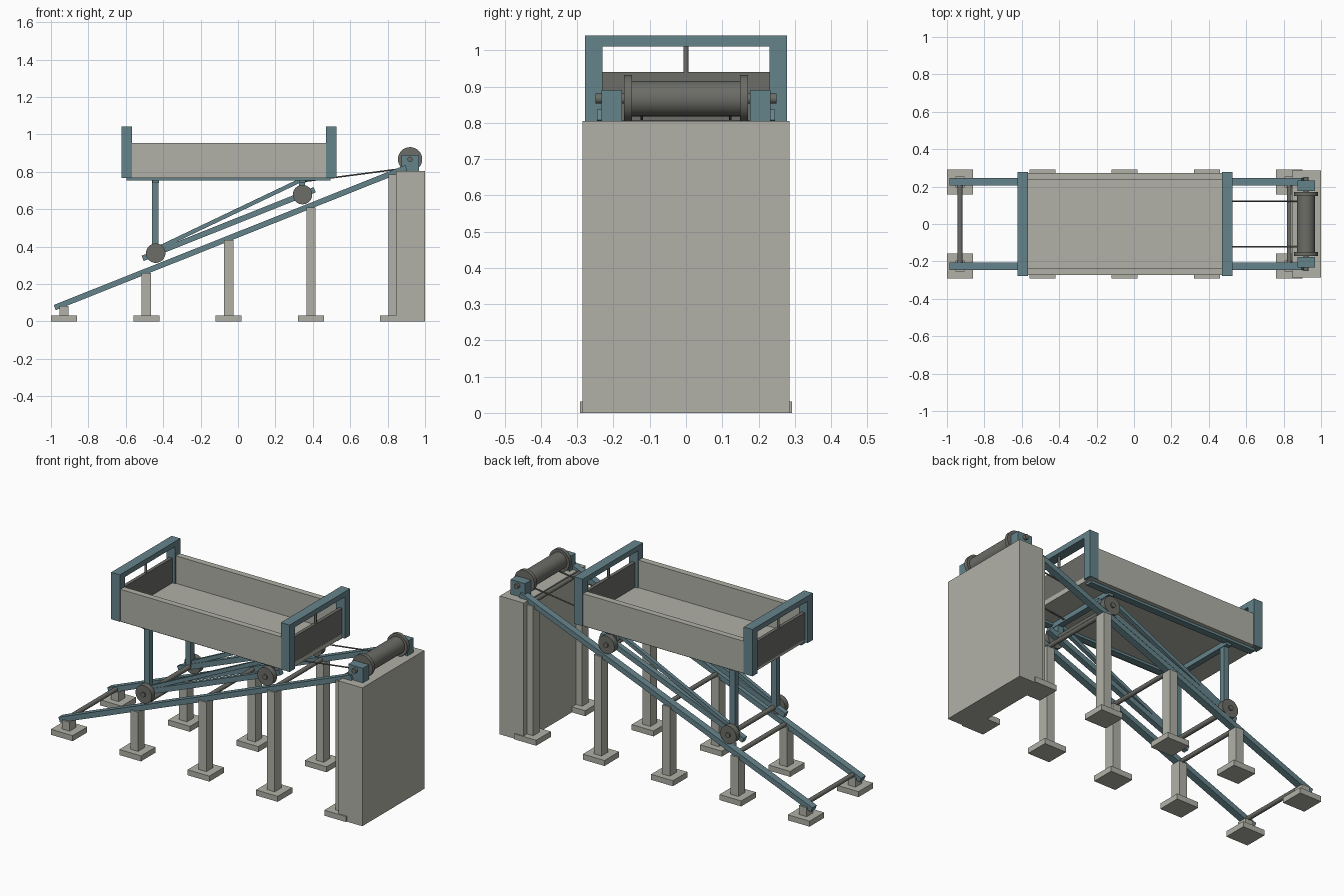
import bpy, math
from mathutils import Vector

if "Cube" in bpy.data.objects:
    bpy.data.objects.remove(bpy.data.objects["Cube"])


def material(name, rgb):
    m = bpy.data.materials.new(name)
    m.diffuse_color = (*rgb, 1)
    m.use_nodes = True
    m.node_tree.nodes["Principled BSDF"].inputs["Base Color"].default_value = m.diffuse_color
    return m


TEAL = material("painted_steel", (0.13, 0.23, 0.26))
DARK = material("dark_steel", (0.15, 0.15, 0.135))
STONE = material("concrete", (0.44, 0.44, 0.39))


def finish(name, mat):
    o = bpy.context.object
    o.name = name
    o.data.materials.append(mat)
    return o


def box(name, x, y, z, mat):
    """Box from (min, max) pairs."""
    c = [(a + b) / 2 for a, b in (x, y, z)]
    bpy.ops.mesh.primitive_cube_add(size=1, location=c)
    o = finish(name, mat)
    o.scale = [b - a for a, b in (x, y, z)]
    return o


def beam(name, p, q, y, wy, h, mat):
    """Rectangular bar between two (x, z) points in the plane y."""
    dx, dz = q[0] - p[0], q[1] - p[1]
    bpy.ops.mesh.primitive_cube_add(size=1, location=((p[0] + q[0]) / 2, y, (p[1] + q[1]) / 2))
    o = finish(name, mat)
    o.scale = (math.hypot(dx, dz), wy, h)
    o.rotation_euler = (0, -math.atan2(dz, dx), 0)
    return o


def rod(name, p, q, r, mat, n=24):
    """Cylinder between two points."""
    p, q = Vector(p), Vector(q)
    d = q - p
    bpy.ops.mesh.primitive_cylinder_add(vertices=n, radius=r, depth=d.length, location=(p + q) / 2)
    o = finish(name, mat)
    o.rotation_euler = d.to_track_quat('Z', 'Y').to_euler()
    bpy.ops.object.shade_smooth_by_angle(angle=math.radians(35))
    return o


def span(c, h):
    return (c - h, c + h)


SLOPE = 0.398
RY = 0.225                       # rail offset from the centre line


def rail_z(x):                   # rail centre height
    return 0.072 + SLOPE * (x + 0.985)


# Inclined track: rails, piers, footings and cross ties
for s in (-1, 1):
    beam("rail", (-0.98, rail_z(-0.98)), (0.9, rail_z(0.9)), s * RY, 0.04, 0.03, TEAL)
for i in range(5):
    x = -0.93 + 0.44 * i
    for s in (-1, 1):
        box("footing", span(x, 0.07), span(s * RY, 0.067), (0, 0.032), STONE)
        box("pier", span(x, 0.025), span(s * RY, 0.03), (0.03, rail_z(x) - 0.01), STONE)
    rod("cross_tie", (x, -RY, rail_z(x)), (x, RY, rail_z(x)), 0.013, DARK, 12)

# Winch tower with drum
box("winch_tower", (0.845, 1.0), (-0.285, 0.285), (0, 0.805), STONE)
WX, WZ = 0.92, 0.867
rod("winch_drum", (WX, -0.155, WZ), (WX, 0.155, WZ), 0.049, DARK, 32)
rod("winch_shaft", (WX, -0.25, WZ), (WX, 0.25, WZ), 0.014, DARK, 16)
for s in (-1, 1):
    rod("drum_flange", (WX, s * 0.149, WZ), (WX, s * 0.171, WZ), 0.065, DARK, 32)
    box("bearing_block", span(WX, 0.047), span(s * 0.205, 0.028), (0.8, 0.89), TEAL)
    rod("cable", (0.35, s * 0.122, 0.748), (0.915, s * 0.122, 0.822), 0.004, DARK, 8)

# Carriage undergear: wheels, axles, sloping beams, legs and braces
A, B = (-0.44, 0.365), (0.345, 0.678)
for x, z in (A, B):
    rod("axle", (x, -0.248, z), (x, 0.248, z), 0.014, DARK, 16)
    for s in (-1, 1):
        rod("wheel", (x, s * 0.208, z), (x, s * 0.24, z), 0.052, DARK, 32)
        box("leg", span(x - 0.003, 0.017), span(s * 0.19, 0.017), (z, 0.76), TEAL)
    box("carriage_crossbeam", span(x, 0.017), (-0.23, 0.23), (0.74, 0.768), TEAL)
for s in (-1, 1):
    beam("carriage_beam", (-0.51, A[1] - 0.07 * SLOPE), (0.41, B[1] + 0.065 * SLOPE),
         s * 0.19, 0.03, 0.03, TEAL)
    beam("brace", (-0.43, 0.39), (0.34, 0.757), s * 0.19, 0.022, 0.022, TEAL)
    box("deck_beam", (-0.595, 0.495), span(s * 0.23, 0.02), (0.754, 0.775), TEAL)

# Open trough
box("trough_floor", (-0.6, 0.51), (-0.27, 0.27), (0.768, 0.795), STONE)
for s in (-1, 1):
    box("trough_side", (-0.57, 0.475), span(s * 0.255, 0.018), (0.768, 0.955), STONE)

# End portals with lifting gates
for x in (-0.594, 0.499):
    for s in (-1, 1):
        box("portal_post", span(x, 0.028), span(s * 0.254, 0.024), (0.768, 1.041), TEAL)
    box("portal_lintel", span(x, 0.028), (-0.278, 0.278), (1.011, 1.041), TEAL)
    box("gate", span(x, 0.01), (-0.232, 0.232), (0.785, 0.94), DARK)
    rod("gate_rod", (x, 0, 0.93), (x, 0, 1.02), 0.007, DARK, 12)
